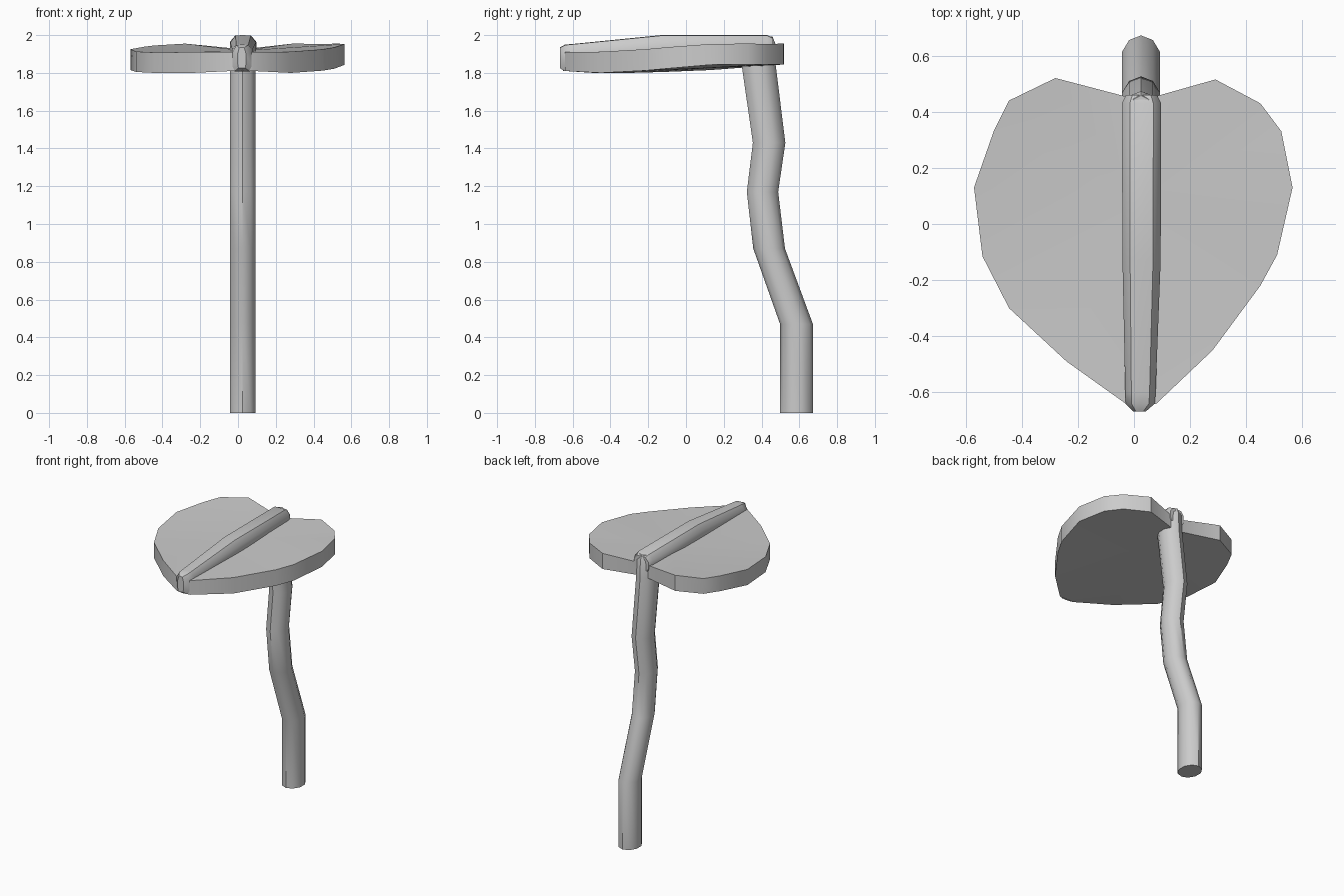
import bpy, bmesh
from math import sin, cos, tau, radians

if "Cube" in bpy.data.objects:
    bpy.data.objects.remove(bpy.data.objects["Cube"])

SIDES = 10


def finish(bm, name):
    bmesh.ops.recalc_face_normals(bm, faces=bm.faces)
    mesh = bpy.data.meshes.new(name)
    bm.to_mesh(mesh)
    bm.free()
    obj = bpy.data.objects.new(name, mesh)
    bpy.context.collection.objects.link(obj)
    bpy.ops.object.select_all(action='DESELECT')
    obj.select_set(True)
    bpy.context.view_layer.objects.active = obj
    bpy.ops.object.shade_smooth_by_angle(angle=radians(40))
    return obj


def loft(name, rings):
    bm = bmesh.new()
    loops = [[bm.verts.new(p) for p in ring] for ring in rings]
    n = len(rings[0])
    for a, b in zip(loops, loops[1:]):
        for i in range(n):
            j = (i + 1) % n
            bm.faces.new((a[i], a[j], b[j], b[i]))
    bm.faces.new(loops[0])
    bm.faces.new(loops[-1])
    return finish(bm, name)


# Crooked stem: (y, z, half width, half depth), horizontal rings, rounded-off top
circle = [(sin(tau * i / SIDES), cos(tau * i / SIDES)) for i in range(SIDES)]
stem_path = [(0.585, 0, 0.072, 0.087), (0.585, 0.47, 0.072, 0.087),
             (0.44, 0.87, 0.072, 0.084), (0.405, 1.17, 0.072, 0.083),
             (0.44, 1.43, 0.072, 0.086), (0.385, 1.84, 0.072, 0.09),
             (0.388, 1.955, 0.07, 0.085), (0.388, 1.993, 0.045, 0.07)]
loft("stem", [[(0.025 + w * s, y + d * c, z) for s, c in circle]
              for y, z, w, d in stem_path])

# Midrib: flat-topped arch set into the blade
# (y, centre x, half width, bottom z, top z), upright rings
arch = [(-0.8, 0), (-1, 0.2), (-1, 0.7), (-0.6, 0.98), (0, 1),
        (0.6, 0.98), (1, 0.7), (1, 0.2), (0.8, 0)]
rib_path = [(-0.668, 0.02, 0.022, 1.825, 1.935), (-0.64, 0.022, 0.052, 1.808, 1.95),
            (-0.60, 0.023, 0.054, 1.86, 1.953), (-0.13, 0.027, 0.068, 1.87, 2.0),
            (0.43, 0.027, 0.070, 1.88, 2.0), (0.46, 0.027, 0.055, 1.89, 1.985)]
loft("midrib", [[(x + w * u, y, lo + (hi - lo) * v) for u, v in arch]
                for y, x, w, lo, hi in rib_path])

# Leaf blade: outlines of both halves as (x, y, top z, bottom z)
left = [(-0.03, -0.64, 1.91, 1.81), (-0.24, -0.49, 1.91, 1.80),
        (-0.445, -0.30, 1.908, 1.80), (-0.54, -0.115, 1.913, 1.805),
        (-0.57, 0.13, 1.925, 1.815), (-0.50, 0.33, 1.938, 1.83),
        (-0.445, 0.44, 1.945, 1.838), (-0.28, 0.52, 1.955, 1.845)]
right = [(0.08, -0.64, 1.91, 1.81), (0.28, -0.45, 1.912, 1.80),
         (0.45, -0.22, 1.925, 1.812), (0.51, -0.11, 1.935, 1.822),
         (0.565, 0.13, 1.953, 1.843), (0.525, 0.33, 1.955, 1.845),
         (0.45, 0.43, 1.953, 1.845), (0.29, 0.515, 1.955, 1.845)]
front, middle, notch = [(0.025, -0.65, 1.91, 1.81), (0.025, 0.1, 1.918, 1.825),
                        (0.025, 0.44, 1.925, 1.838)]
outline = [front] + right + [notch] + left[::-1]

bm = bmesh.new()
top = [bm.verts.new((x, y, t)) for x, y, t, b in outline]
bottom = [bm.verts.new((x, y, b)) for x, y, t, b in outline]
top_mid = bm.verts.new(middle[:3])
bottom_mid = bm.verts.new((middle[0], middle[1], middle[3]))
for i in range(len(outline)):
    j = (i + 1) % len(outline)
    bm.faces.new((top[i], top[j], top_mid))
    bm.faces.new((bottom[j], bottom[i], bottom_mid))
    bm.faces.new((top[i], bottom[i], bottom[j], top[j]))
finish(bm, "leaf_blade")
